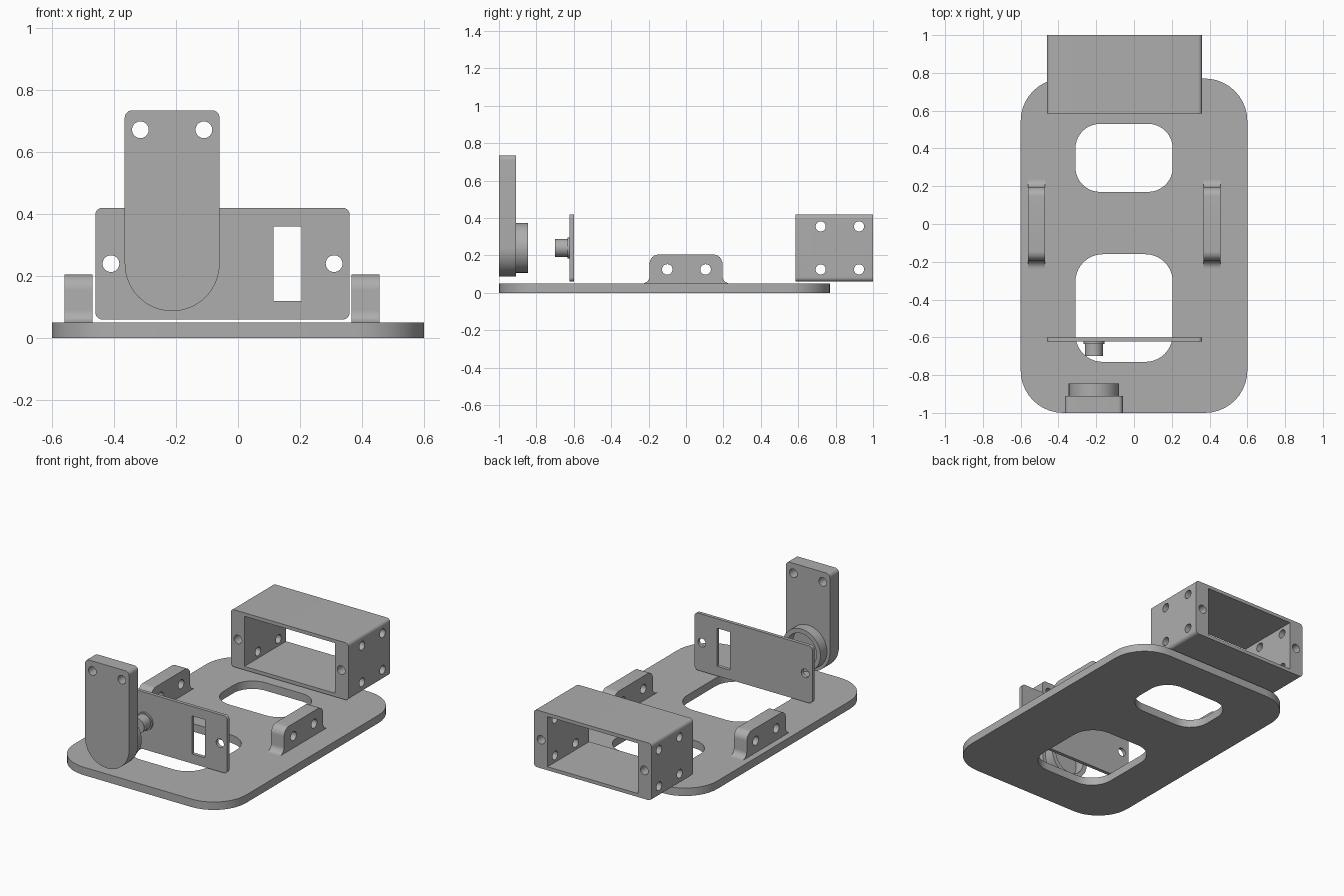
import bpy, bmesh
from math import radians, sin, cos
from mathutils import Vector

cube = bpy.data.objects.get("Cube")
if cube:
    bpy.data.objects.remove(cube, do_unlink=True)

# Single plain grey for all parts
GREY = (0.42, 0.42, 0.42, 1)
grey = bpy.data.materials.new("plain grey")
grey.use_nodes = True
grey.diffuse_color = GREY
grey.node_tree.nodes["Principled BSDF"].inputs["Base Color"].default_value = GREY


# Outline helpers, all giving lists of 2D points
def arc(u, v, r, start, end, steps=10):
    angles = [radians(start + (end - start) * i / steps) for i in range(steps + 1)]
    return [(u + r * cos(a), v + r * sin(a)) for a in angles]


def circle(u, v, r, steps=40):
    return arc(u, v, r, 0, 360, steps)[:-1]


def rect(u0, u1, v0, v1, r=0):
    if not r:
        return [(u0, v0), (u1, v0), (u1, v1), (u0, v1)]
    return (arc(u0 + r, v0 + r, r, 180, 270) + arc(u1 - r, v0 + r, r, 270, 360)
            + arc(u1 - r, v1 - r, r, 0, 90) + arc(u0 + r, v1 - r, r, 90, 180))


def plate(name, axis, start, end, outlines):
    """Fill the outlines (the first is outer, the rest are holes) and extrude along an axis."""
    place = {"x": lambda u, v: Vector((start, u, v)),
             "y": lambda u, v: Vector((u, start, v)),
             "z": lambda u, v: Vector((u, v, start))}[axis]
    step = Vector([(end - start) * (axis == a) for a in "xyz"])
    bm = bmesh.new()
    for outline in outlines:
        verts = [bm.verts.new(place(u, v)) for u, v in outline]
        for i, vert in enumerate(verts):
            bm.edges.new((verts[i - 1], vert))
    bmesh.ops.triangle_fill(bm, edges=bm.edges[:], use_beauty=True)
    moved = bmesh.ops.extrude_face_region(bm, geom=bm.faces[:], use_keep_orig=True)["geom"]
    bmesh.ops.translate(bm, vec=step,
                        verts=[g for g in moved if isinstance(g, bmesh.types.BMVert)])
    bmesh.ops.recalc_face_normals(bm, faces=bm.faces[:])
    mesh = bpy.data.meshes.new(name)
    bm.to_mesh(mesh)
    bm.free()
    mesh.materials.append(grey)
    ob = bpy.data.objects.new(name, mesh)
    bpy.context.collection.objects.link(ob)
    return ob


def activate(ob):
    bpy.ops.object.select_all(action="DESELECT")
    ob.select_set(True)
    bpy.context.view_layer.objects.active = ob


parts = []

# Base plate with two rounded openings
parts.append(plate("base_plate", "z", 0, 0.05, [
    rect(-0.6, 0.6, -1, 0.77, 0.225),
    rect(-0.31, 0.205, 0.17, 0.53, 0.13),
    rect(-0.31, 0.205, -0.73, -0.16, 0.145)]))

# Side lugs with filleted feet and two bolt holes
lug = (arc(-0.235, 0.09, 0.04, -90, 0) + arc(-0.145, 0.155, 0.05, 180, 90)
       + arc(0.145, 0.155, 0.05, 90, 0) + arc(0.235, 0.09, 0.04, 180, 270))
for name, x in (("right_lug", -0.56), ("left_lug", 0.367)):
    parts.append(plate(name, "x", x, x + 0.09, [
        lug, circle(-0.1, 0.125, 0.028), circle(0.105, 0.125, 0.028)]))

# Holes shared by the panel and the housing
panel_outline = rect(-0.46, 0.36, 0.06, 0.42, 0.022)
panel_holes = [circle(x, 0.24, 0.027) for x in (-0.41, 0.31)]

# Open housing, drilled lengthwise and then across both side walls
housing = plate("housing", "y", 0.585, 1, [
    panel_outline, rect(-0.365, 0.265, 0.082, 0.398)] + panel_holes)
activate(housing)
for y in (0.72, 0.925):
    for z in (0.125, 0.355):
        drill = plate("drill", "x", -0.6, 0.5, [circle(y, z, 0.027)])
        cut = housing.modifiers.new("side_hole", "BOOLEAN")
        cut.operation = "DIFFERENCE"
        cut.solver = "EXACT"
        cut.object = drill
        bpy.ops.object.modifier_apply(modifier=cut.name)
        bpy.data.objects.remove(drill, do_unlink=True)
parts.append(housing)

# Thin front panel with a window
parts.append(plate("front_panel", "y", -0.622, -0.6, [
    panel_outline, rect(0.115, 0.205, 0.12, 0.36)] + panel_holes)
)

# Shaft and collar on the panel
X, Z = -0.2125, 0.24
parts.append(plate("shaft_collar", "y", -0.634, -0.62, [circle(X, Z, 0.056)]))
parts.append(plate("shaft", "y", -0.7, -0.62, [circle(X, Z, 0.048)]))

# Upright arm with a round lower end, and the ring behind it
arm = (arc(X, Z, 0.153, 180, 360, 32) + arc(-0.0845, 0.71, 0.025, 0, 90)
       + arc(-0.3405, 0.71, 0.025, 90, 180))
parts.append(plate("upright_arm", "y", -1, -0.91, [
    arm, circle(-0.315, 0.672, 0.027), circle(-0.11, 0.672, 0.027)]))
parts.append(plate("arm_ring", "y", -0.912, -0.845, [
    circle(X, Z, 0.133, 64), circle(X, Z, 0.105, 64)]))

for part in parts:
    activate(part)
    bpy.ops.object.shade_smooth_by_angle(angle=radians(30))
